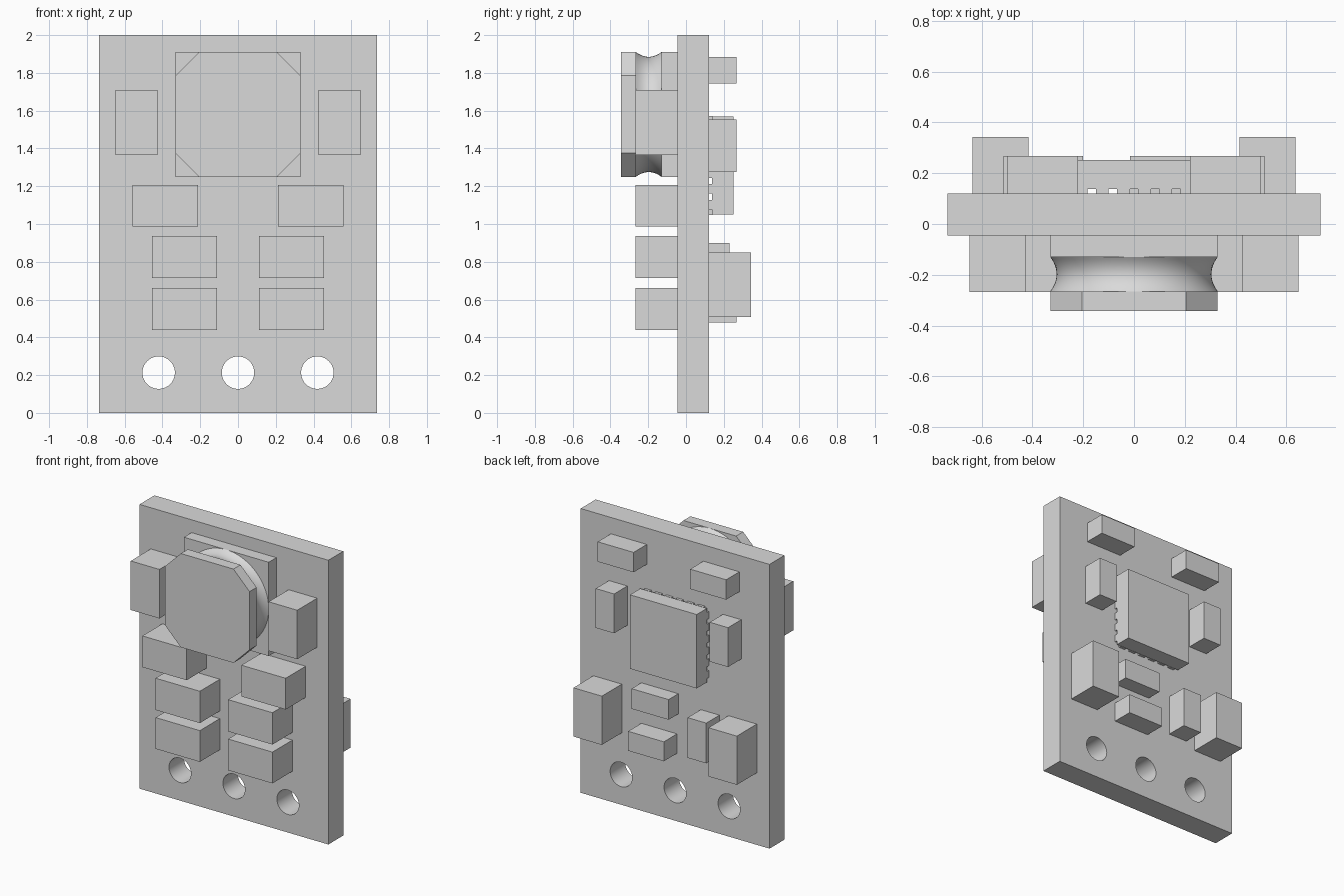
import bpy, bmesh, math
from mathutils import Matrix, Vector

cube = bpy.data.objects.get("Cube")
if cube:
    bpy.data.objects.remove(cube, do_unlink=True)

GREY = (0.7, 0.7, 0.7, 1.0)
mat = bpy.data.materials.new("light_grey")
mat.use_nodes = True
mat.diffuse_color = GREY
mat.node_tree.nodes["Principled BSDF"].inputs["Base Color"].default_value = GREY

FRONT, BACK = -0.045, 0.121      # board faces


def finish(bm, name, smooth=False):
    bmesh.ops.recalc_face_normals(bm, faces=bm.faces)
    mesh = bpy.data.meshes.new(name)
    bm.to_mesh(mesh)
    bm.free()
    mesh.materials.append(mat)
    ob = bpy.data.objects.new(name, mesh)
    bpy.context.collection.objects.link(ob)
    if smooth:
        select(ob)
        bpy.ops.object.shade_smooth_by_angle(angle=math.radians(30))
    return ob


def select(ob):
    bpy.ops.object.select_all(action='DESELECT')
    ob.select_set(True)
    bpy.context.view_layer.objects.active = ob


def add_box(bm, x0, x1, y0, y1, z0, z1):
    m = Matrix.Translation(((x0 + x1) / 2, (y0 + y1) / 2, (z0 + z1) / 2))
    m = m @ Matrix.Diagonal((x1 - x0, y1 - y0, z1 - z0, 1))
    bmesh.ops.create_cube(bm, size=1, matrix=m)


def box(name, x, y, z):
    bm = bmesh.new()
    add_box(bm, *x, *y, *z)
    return finish(bm, name)


def pair(name, x, y, z):
    """Two boxes mirrored across x = 0."""
    box("left_" + name, x, y, z)
    box("right_" + name, (-x[1], -x[0]), y, z)


def slab(name, loops, y0, y1):
    """Extrude x-z outlines along y; inner outlines become holes."""
    cu = bpy.data.curves.new(name, 'CURVE')
    cu.dimensions, cu.fill_mode = '2D', 'BOTH'
    cu.extrude = (y1 - y0) / 2
    for loop in loops:
        sp = cu.splines.new('POLY')
        sp.points.add(len(loop) - 1)
        for p, (x, z) in zip(sp.points, loop):
            p.co = (x, z, 0, 1)
        sp.use_cyclic_u = True
    cu.materials.append(mat)
    ob = bpy.data.objects.new(name, cu)
    bpy.context.collection.objects.link(ob)
    ob.location.y = (y0 + y1) / 2
    ob.rotation_euler.x = math.pi / 2
    select(ob)
    bpy.ops.object.convert(target='MESH')
    bpy.ops.object.shade_smooth_by_angle(angle=math.radians(30))


def circle(cx, cz, r, n=40):
    return [(cx + r * math.cos(2 * math.pi * i / n),
             cz + r * math.sin(2 * math.pi * i / n)) for i in range(n)]


# Circuit board with three terminal holes
slab("board", [[(-0.735, 0), (0.735, 0), (0.735, 2), (-0.735, 2)]]
     + [circle(x, 0.213, 0.086) for x in (-0.42, 0, 0.42)], FRONT, BACK)

# Coil: square base, concave round waist, clipped-corner cap
CZ, H, C = 1.58, 0.33, 0.205
box("coil_base", (-H, H), (-0.13, FRONT), (CZ - H, CZ + H))
slab("coil_cap", [[(x, CZ + z) for x, z in (
    (-C, -H), (C, -H), (H, -C), (H, C), (C, H), (-C, H), (-H, C), (-H, -C))]],
    -0.343, -0.265)

bm = bmesh.new()
steps = 14
profile = []
for i in range(steps + 1):
    t = 2 * i / steps - 1
    r = 0.33 - 0.025 * (1 - t * t)
    profile.append(bm.verts.new((r, -0.1975 + 0.0675 * t, CZ)))
edges = [bm.edges.new(e) for e in zip(profile, profile[1:])]
bmesh.ops.spin(bm, geom=profile + edges, cent=(0, 0, CZ), axis=(0, 1, 0),
               angle=2 * math.pi, steps=72, use_merge=True)
bmesh.ops.remove_doubles(bm, verts=bm.verts, dist=1e-5)
ob = finish(bm, "coil_waist", smooth=True)
# Make the waist face outward
p = ob.data.polygons[0]
if p.normal.dot(p.center - Vector((0, p.center.y, CZ))) < 0:
    ob.data.flip_normals()

# Front blocks
FY = (-0.267, FRONT)
pair("upright_capacitor", (0.425, 0.648), FY, (1.365, 1.71))
pair("upper_capacitor", (0.213, 0.558), FY, (0.987, 1.207))
pair("middle_capacitor", (0.11, 0.455), FY, (0.713, 0.937))
pair("lower_capacitor", (0.11, 0.455), FY, (0.44, 0.66))

# Back blocks
BY = (BACK, 0.268)
pair("top_resistor", (0.22, 0.5), BY, (1.745, 1.885))
pair("side_resistor", (0.372, 0.515), BY, (1.275, 1.552))
pair("back_capacitor", (0.415, 0.636), (BACK, 0.343), (0.507, 0.85))
box("centre_diode", (-0.025, 0.263), (BACK, 0.229), (0.758, 0.9))
box("centre_resistor", (-0.015, 0.263), BY, (0.478, 0.615))
box("upright_resistor", (-0.345, -0.2), BY, (0.552, 0.835))

# Chip raised on short contact pads around its rim
IZ, IH = 1.31, 0.26
box("chip_body", (-IH, IH), (0.137, 0.252), (IZ - IH, IZ + IH))
bm = bmesh.new()
for i in range(6):
    a = (i - 2.5) * 0.083
    for s in (-1, 1):
        lo, hi = sorted((s * (IH + 0.002), s * (IH - 0.06)))
        add_box(bm, a - 0.025, a + 0.025, BACK - 0.002, 0.139, IZ + lo, IZ + hi)
        add_box(bm, lo, hi, BACK - 0.002, 0.139, IZ + a - 0.025, IZ + a + 0.025)
finish(bm, "chip_contacts")
